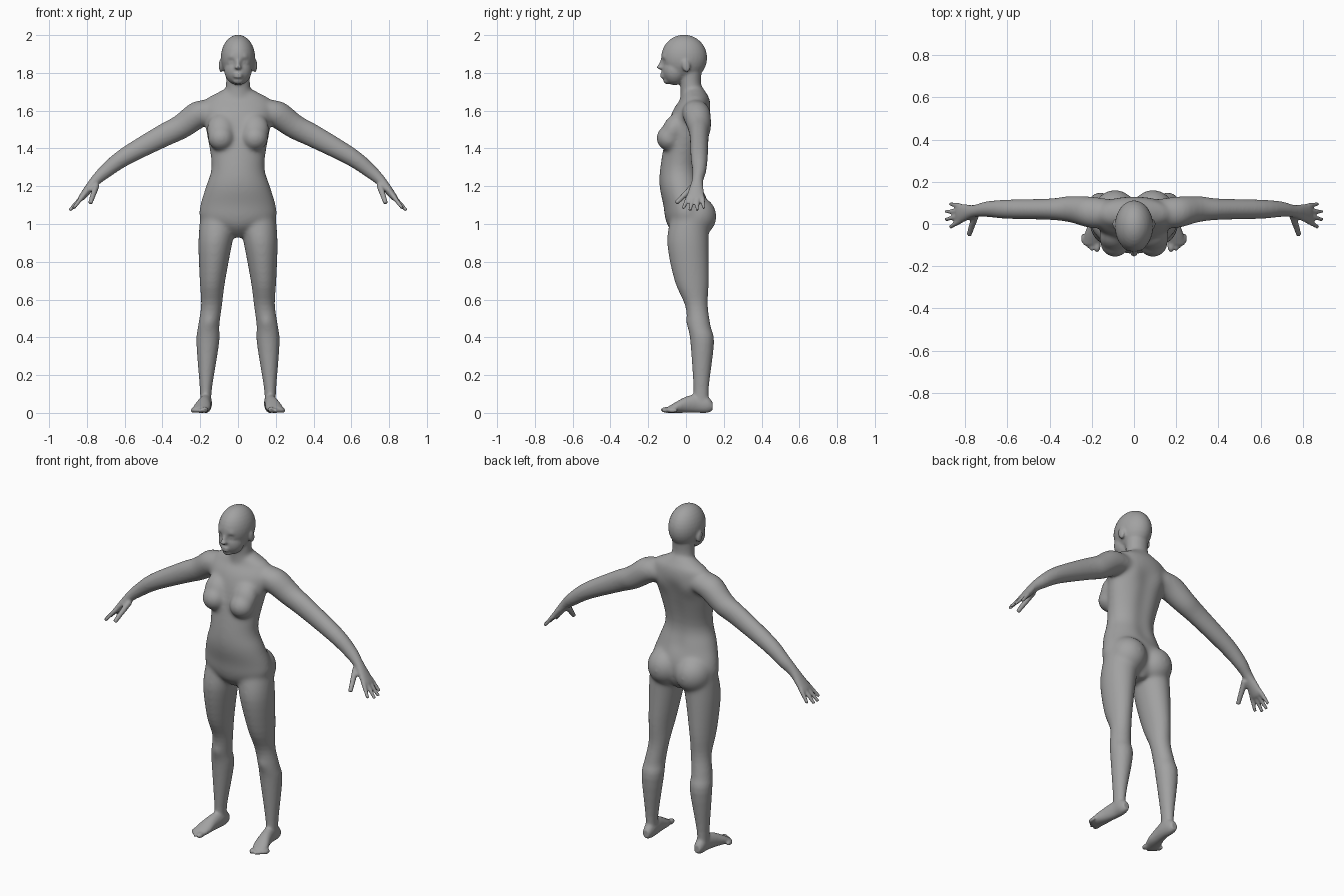
import bpy, bmesh, math
from mathutils import Vector, Matrix

cube = bpy.data.objects.get("Cube")
if cube:
    bpy.data.objects.remove(cube)

grey = bpy.data.materials.new("clay_grey")
grey.use_nodes = True
tone = (0.36, 0.36, 0.36, 1)
grey.diffuse_color = tone
grey.node_tree.nodes["Principled BSDF"].inputs["Base Color"].default_value = tone

bm = bmesh.new()
SEGMENTS, STEPS = 32, 4
ALONG_X, ALONG_Y, ALONG_Z = Vector((1, 0, 0)), Vector((0, 1, 0)), Vector((0, 0, 1))


def blend(before, start, end, after, t):
    """Smooth curve from start to end, guided by the neighbouring values."""
    leave, arrive = (end - before) / 2, (after - start) / 2
    bend = 3 * (end - start) - 2 * leave - arrive
    twist = 2 * (start - end) + leave + arrive
    return start + t * (leave + t * (bend + t * twist))


def refine(rings):
    """Insert smoothly blended rings between the given ones."""
    padded = [rings[0], *rings, rings[-1]]
    result = []
    for four in zip(padded, padded[1:], padded[2:], padded[3:]):
        for step in range(STEPS):
            result.append([blend(*values, step / STEPS) for values in zip(*four)])
    return result + [rings[-1]]


def loft(rings, axis, side, signs=(1, -1)):
    """Closed skin over elliptical rings (x, y, z, side radius, other radius)."""
    other = axis.normalized().cross(side)
    for sign in signs:
        loops = []
        for x, y, z, side_radius, other_radius in refine(rings):
            loop = []
            for k in range(SEGMENTS):
                angle = math.tau * k / SEGMENTS
                point = Vector((x, y, z))
                point += side * side_radius * math.cos(angle)
                point += other * other_radius * math.sin(angle)
                point.x *= sign
                loop.append(bm.verts.new(point))
            loops.append(loop)
        for low, high in zip(loops, loops[1:]):
            for k in range(SEGMENTS):
                n = (k + 1) % SEGMENTS
                bm.faces.new((low[k], low[n], high[n], high[k]))
        bm.faces.new(reversed(loops[0]))
        bm.faces.new(loops[-1])


def upright(rows):
    """Central skin over rows of (height, half width, front, back)."""
    rings = [(0, (front + back) / 2, height, half_width, (back - front) / 2)
             for height, half_width, front, back in rows]
    loft(rings, ALONG_Z, ALONG_X, signs=(1,))


def blob(centre, radii, tilt=0):
    """Ellipsoid, repeated on the other side when it is off centre."""
    x, y, z = centre
    for side_x in {x, -x}:
        place = Matrix.Translation((side_x, y, z))
        turn = Matrix.Rotation(tilt, 4, "X")
        bmesh.ops.create_uvsphere(bm, u_segments=SEGMENTS, v_segments=SEGMENTS // 2, radius=1,
                                  matrix=place @ turn @ Matrix.Diagonal((*radii, 1)))


def finger(base, tip, radius):
    axis = Vector(tip) - Vector(base)
    side = axis.cross(ALONG_X + ALONG_Z).normalized()
    loft([(*base, radius, radius), (*tip, 0.7 * radius, 0.7 * radius)], axis, side)


# Torso, from hips to shoulders
upright([(0.93, 0.02, -0.04, 0.08), (0.98, 0.13, -0.09, 0.11), (1.03, 0.2, -0.11, 0.12),
         (1.1, 0.2, -0.12, 0.12), (1.2, 0.17, -0.14, 0.09), (1.31, 0.14, -0.135, 0.07),
         (1.5, 0.17, -0.1, 0.11), (1.6, 0.19, -0.07, 0.13), (1.66, 0.17, -0.03, 0.125),
         (1.69, 0.12, -0.02, 0.11), (1.72, 0.06, 0, 0.09)])

# Neck
upright([(1.62, 0.1, -0.03, 0.12), (1.68, 0.075, -0.03, 0.11),
         (1.74, 0.063, -0.03, 0.08), (1.82, 0.065, -0.04, 0.085)])

# Bust with its upper slope, and buttocks
blob((0.09, -0.09, 1.455), (0.07, 0.067, 0.068))
blob((0.09, -0.065, 1.5), (0.075, 0.06, 0.09), tilt=-0.4)
blob((0.09, 0.05, 1.04), (0.105, 0.112, 0.11))

# Skull, jaw, chin and ears
blob((0, -0.01, 1.88), (0.091, 0.122, 0.122))
blob((0, -0.06, 1.815), (0.073, 0.067, 0.08))
blob((0, -0.1, 1.76), (0.028, 0.02, 0.02))
blob((0.09, 0, 1.838), (0.012, 0.022, 0.036), tilt=0.2)

# Nose bridge, nose tip and lips
blob((0, -0.125, 1.85), (0.012, 0.017, 0.035), tilt=-0.3)
blob((0, -0.137, 1.83), (0.018, 0.018, 0.012))
for lip_height in (1.78, 1.794):
    blob((0, -0.12, lip_height), (0.025, 0.018, 0.009))

# Arms and palms
loft([(0.1, 0.05, 1.61, 0.06, 0.06), (0.2, 0.055, 1.585, 0.075, 0.072),
      (0.3, 0.07, 1.515, 0.062, 0.065), (0.4, 0.07, 1.465, 0.05, 0.06),
      (0.6, 0.07, 1.355, 0.045, 0.047), (0.7, 0.07, 1.28, 0.036, 0.037),
      (0.76, 0.06, 1.225, 0.03, 0.028), (0.82, 0.05, 1.15, 0.046, 0.02),
      (0.84, 0.05, 1.13, 0.04, 0.012)],
     Vector((3, 0, -2)), ALONG_Y)

# Fingers fanned across the palm, then the thumb
for number in range(4):
    spread = number - 1.5
    shorten = 0.01 * spread * spread
    finger((0.82, 0.05 - 0.023 * spread, 1.15),
           (0.895 - shorten, 0.04 - 0.037 * spread, 1.07 + shorten / 2), 0.0135)
finger((0.75, 0.045, 1.205), (0.782, -0.053, 1.11), 0.018)

# Legs
loft([(0.1, 0.02, 1.04, 0.1, 0.1), (0.12, 0.01, 0.9, 0.09, 0.11),
      (0.135, 0.03, 0.7, 0.067, 0.09), (0.14, 0.055, 0.57, 0.055, 0.06),
      (0.155, 0.07, 0.46, 0.056, 0.06), (0.16, 0.086, 0.37, 0.06, 0.062),
      (0.17, 0.08, 0.13, 0.032, 0.04), (0.17, 0.08, 0.05, 0.03, 0.045)],
     ALONG_Z, ALONG_X)

# Feet, from heel to ball
loft([(0.17, 0.14, 0.035, 0.02, 0.025), (0.17, 0.11, 0.045, 0.03, 0.045),
      (0.17, 0.06, 0.05, 0.032, 0.05), (0.18, 0, 0.043, 0.037, 0.043),
      (0.19, -0.05, 0.03, 0.045, 0.03), (0.2, -0.1, 0.015, 0.04, 0.015)],
     -ALONG_Y, ALONG_X)

# Big toe, then the smaller ones
blob((0.175, -0.105, 0.016), (0.017, 0.03, 0.016))
for number in range(4):
    blob((0.2 + 0.014 * number, 0.012 * number - 0.105, 0.012), (0.01, 0.025, 0.012))

bmesh.ops.recalc_face_normals(bm, faces=bm.faces)
parts = bpy.data.meshes.new("body_parts")
bm.to_mesh(parts)
bm.free()
body = bpy.data.objects.new("body", parts)
bpy.context.collection.objects.link(body)

# Fuse the parts into one skin
fuse = body.modifiers.new("fuse", "REMESH")
fuse.mode = "VOXEL"
fuse.voxel_size = 0.007
soften = body.modifiers.new("soften", "SMOOTH")
soften.factor = 0.5
soften.iterations = 5
bpy.context.view_layer.update()
evaluated = body.evaluated_get(bpy.context.evaluated_depsgraph_get())
skin = bpy.data.meshes.new_from_object(evaluated)
body.modifiers.clear()
body.data = skin
bpy.data.meshes.remove(parts)


def press(x, y, z, reach, depth):
    """Push the skin towards the back, on both sides, fading with distance."""
    centre = Vector((x, y, z))
    for vertex in skin.vertices:
        if abs(vertex.co.z - z) < 2 * reach:
            mirrored = Vector((abs(vertex.co.x), vertex.co.y, vertex.co.z))
            gap = (mirrored - centre).length / reach
            vertex.co.y += depth * math.exp(-gap * gap)


# Eye sockets, eyelids, brows and mouth
press(0.034, -0.12, 1.86, 0.016, 0.01)
press(0.034, -0.11, 1.858, 0.01, -0.005)
press(0.04, -0.115, 1.885, 0.015, -0.004)
press(0, -0.138, 1.787, 0.006, 0.004)

# Shoulder blades, kneecaps and the groove of the spine
press(0.1, 0.12, 1.55, 0.05, 0.01)
press(0.15, 0.01, 0.48, 0.03, -0.005)
for number in range(7):
    press(0, 0.09, 1.2 + 0.06 * number, 0.045, -0.009)


def ramp(distance, width):
    return max(0, min(1, distance / width))


# Melt neck, shoulders, bust and hips into the torso
torso = body.vertex_groups.new(name="torso")
for vertex in skin.vertices:
    x, y, z = vertex.co
    weight = ramp(0.32 - abs(x), 0.1) * ramp(1.74 - z, 0.04) * ramp(z - 0.75, 0.2)
    torso.add([vertex.index], weight, "REPLACE")
melt = body.modifiers.new("melt", "SMOOTH")
melt.factor = 0.5
melt.iterations = 40
melt.vertex_group = torso.name

skin.materials.append(grey)
skin.shade_smooth()
